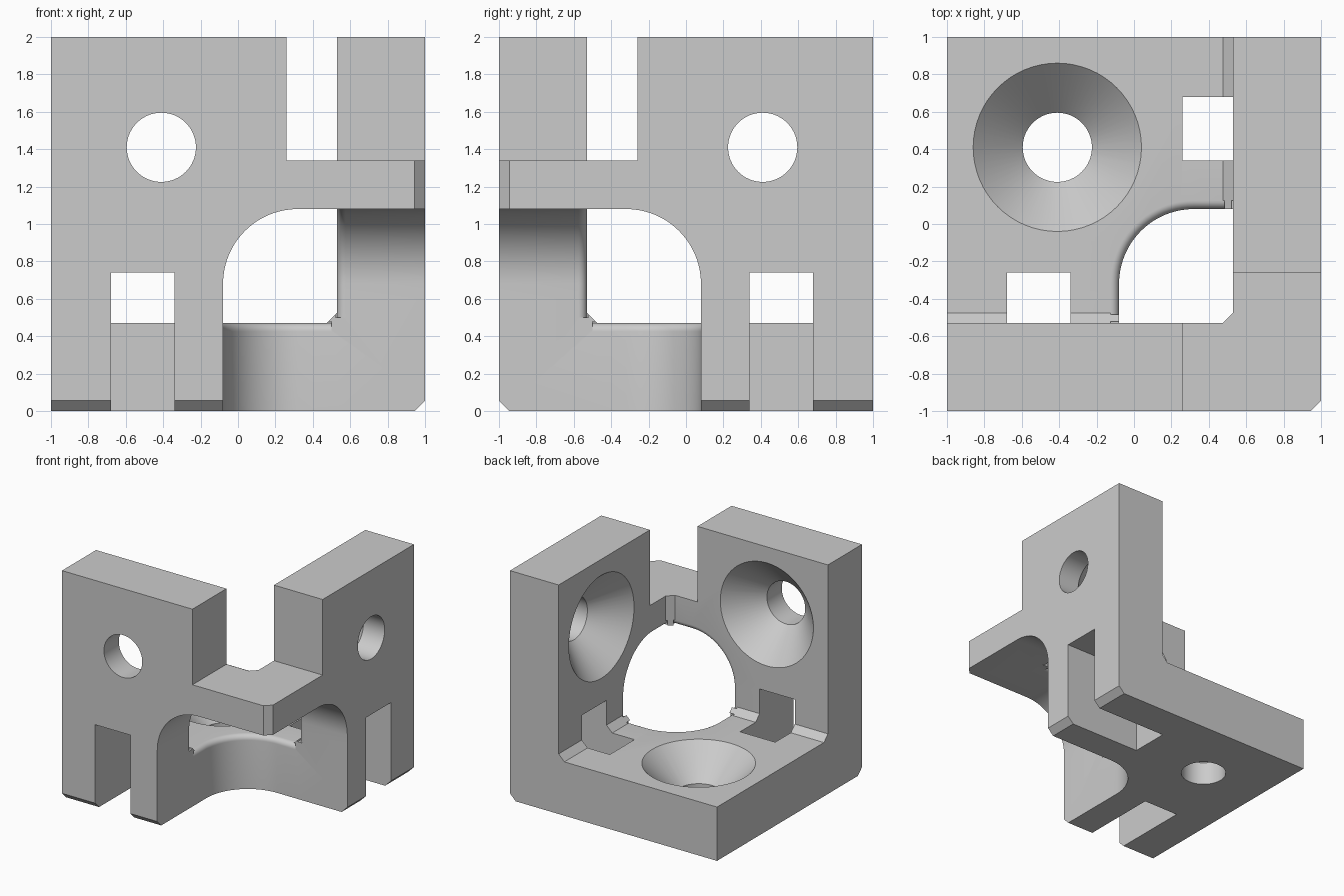
import bpy, bmesh
from math import cos, sin, pi, sqrt
from mathutils import Vector

cube = bpy.data.objects.get("Cube")
if cube:
    bpy.data.objects.remove(cube, do_unlink=True)

THICK = 0.47      # plate thickness
CHAMFER = 0.055   # chamfer on the three shared edges
OPEN = 1.08       # size of the corner opening
ROUND = 0.4       # radius of the opening's corner
LIP = 0.045       # rounding of the opening's inner rim


def place(a, b, t, axis):
    """Distances from the shared corner, t running along the given axis."""
    p = [0, 0, 0]
    p[axis], p[(axis + 1) % 3], p[(axis + 2) % 3] = t, a, b
    return Vector((1 - p[0], p[1] - 1, p[2]))


def make_object(name, bm):
    bmesh.ops.recalc_face_normals(bm, faces=bm.faces)
    mesh = bpy.data.meshes.new(name)
    bm.to_mesh(mesh)
    bm.free()
    obj = bpy.data.objects.new(name, mesh)
    bpy.context.collection.objects.link(obj)
    return obj


def loft(name, layers, axis=0):
    """Closed solid through outlines; each layer is (depth, outline)."""
    bm = bmesh.new()
    rings = [[bm.verts.new(place(a, b, t, axis)) for a, b in outline]
             for t, outline in layers]
    for low, high in zip(rings, rings[1:]):
        for i in range(len(low)):
            j = (i + 1) % len(low)
            bm.faces.new((low[i], low[j], high[j], high[i]))
    bm.faces.new(rings[0])
    bm.faces.new(rings[-1])
    return make_object(name, bm)


def square(low, high):
    return [(low, low), (high, low), (high, high), (low, high)]


def arch(low, high, radius, steps=20):
    c = high - radius
    arc = [(c + radius * cos(pi / 2 * i / steps), c + radius * sin(pi / 2 * i / steps))
           for i in range(steps + 1)]
    return [(low, low), (high, low)] + arc + [(low, high)]


def circle(centre, radius, steps=64):
    return [(centre + radius * cos(2 * pi * i / steps),
             centre + radius * sin(2 * pi * i / steps)) for i in range(steps)]


def chamfered_box(name, low, high):
    """Box whose three edges meeting at the shared corner are chamfered."""
    obj = loft(name, [(low, square(low, high)), (high, square(low, high))])
    bm = bmesh.new()
    bm.from_mesh(obj.data)
    corner = place(low, low, low, 0)
    vert = min(bm.verts, key=lambda v: (v.co - corner).length)
    bmesh.ops.bevel(bm, geom=list(vert.link_edges), offset=CHAMFER,
                    segments=1, affect='EDGES')
    bmesh.ops.recalc_face_normals(bm, faces=bm.faces)
    bm.to_mesh(obj.data)
    bm.free()
    return obj


# Three plates meeting at one corner
bracket = chamfered_box("corner_bracket", 0, 2)
cutters = [chamfered_box("inner_space", THICK, 2.4)]

for axis in range(3):
    # Corner opening through the plate
    outline = arch(-0.2, OPEN, ROUND)
    cutters.append(loft("opening", [(-0.2, outline), (0.6, outline)], axis))

    # Rounded inner rim of the opening
    layers = []
    for i in range(9):
        rise = LIP * sin(pi / 2 * i / 8)
        grow = LIP - sqrt(max(LIP * LIP - rise * rise, 0))
        layers.append((THICK - LIP + rise, arch(0.5, OPEN + grow, ROUND + grow)))
    layers.append((THICK + 0.01, layers[-1][1]))
    cutters.append(loft("rim", layers, axis))

    # Countersunk screw hole
    cutters.append(loft("screw_hole", [
        (-0.1, circle(1.41, 0.185)), (0.205, circle(1.41, 0.185)),
        (THICK, circle(1.41, 0.45)), (0.5, circle(1.41, 0.45))], axis))

    # Slot across the shared edge, open-ended on the upright edge
    end = 2.2 if axis == 2 else 1.68
    cutters.append(loft("slot", [(1.34, square(-0.1, 0.74)),
                                 (end, square(-0.1, 0.74))], axis))

# Cut everything away and keep the finished mesh
for cutter in cutters:
    cutter.hide_render = True
    mod = bracket.modifiers.new(cutter.name, 'BOOLEAN')
    mod.operation = 'DIFFERENCE'
    mod.solver = 'EXACT'
    mod.object = cutter
graph = bpy.context.evaluated_depsgraph_get()
finished = bpy.data.meshes.new_from_object(bracket.evaluated_get(graph))
bracket.modifiers.clear()
bracket.data = finished
for cutter in cutters:
    bpy.data.objects.remove(cutter, do_unlink=True)

# Plain grey material
grey = bpy.data.materials.new("light_grey")
grey.use_nodes = True
colour = (0.6, 0.6, 0.6, 1)
grey.diffuse_color = colour
grey.node_tree.nodes["Principled BSDF"].inputs["Base Color"].default_value = colour
bracket.data.materials.clear()
bracket.data.materials.append(grey)

# Smooth curves, sharp edges
for other in bpy.context.selected_objects:
    other.select_set(False)
bracket.select_set(True)
bpy.context.view_layer.objects.active = bracket
bpy.ops.object.shade_smooth_by_angle(angle=pi / 6)
